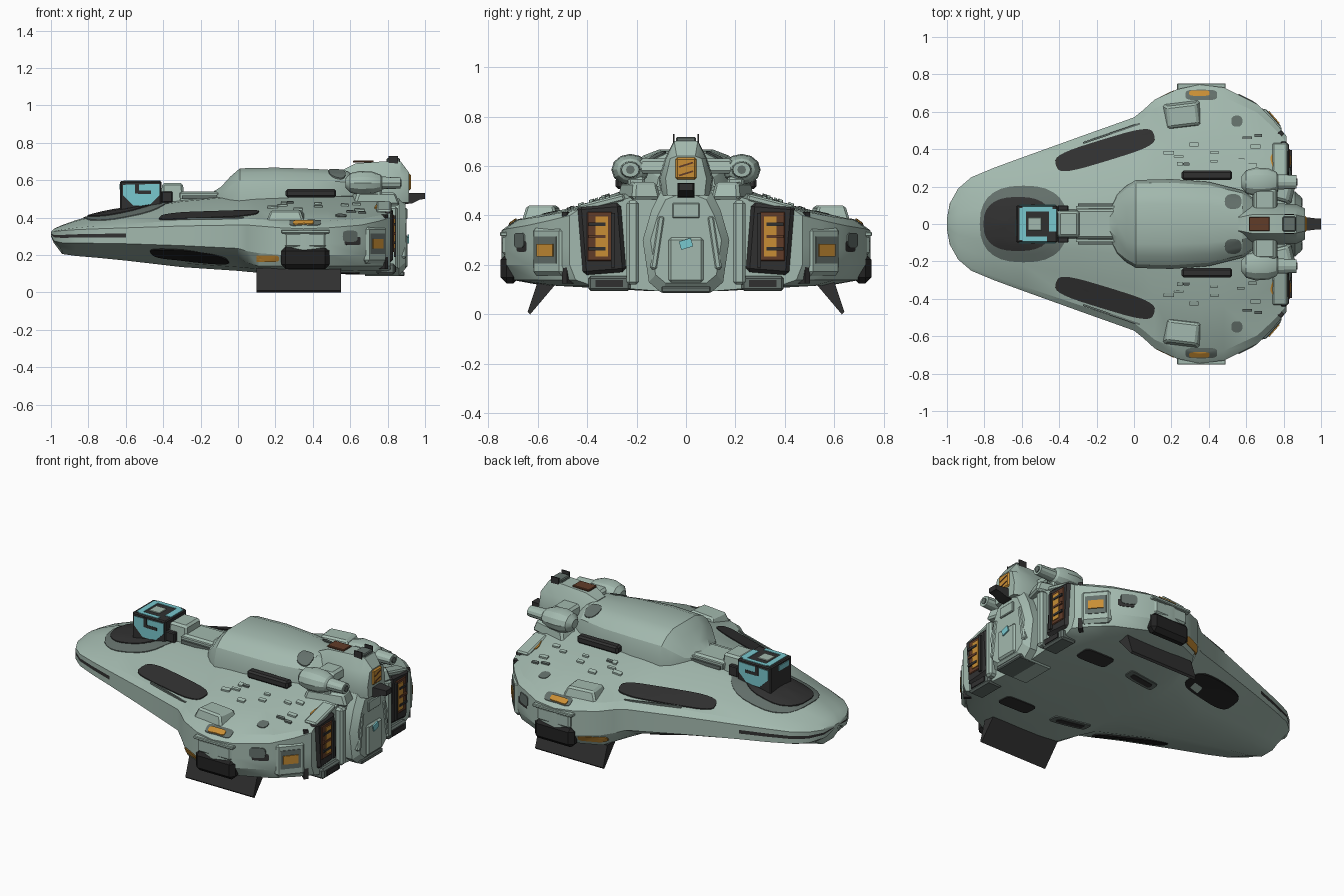
import bpy, bmesh, math, random
from mathutils import Vector, Matrix
from mathutils.bvhtree import BVHTree

if "Cube" in bpy.data.objects:
    bpy.data.objects.remove(bpy.data.objects["Cube"])

random.seed(4)


def mat(name, r, g, b):
    m = bpy.data.materials.new(name)
    m.diffuse_color = (r, g, b, 1)
    m.use_nodes = True
    m.node_tree.nodes["Principled BSDF"].inputs["Base Color"].default_value = m.diffuse_color
    return m


SAGE = mat("sage_green", .365, .485, .425)
GREY = mat("slate_green", .125, .16, .145)
DARK = mat("charcoal", .03, .03, .03)
BLACK = mat("soot_black", .016, .016, .016)
ORANGE = mat("orange", .58, .27, .035)
BROWN = mat("rust_brown", .12, .045, .022)
CYAN = mat("cyan_glass", .19, .58, .62)


def make(name, verts, faces, mats, rule=None, bevel=0, recalc=True):
    me = bpy.data.meshes.new(name)
    me.from_pydata([tuple(v) for v in verts], [], faces)
    for m in mats:
        me.materials.append(m)
    if rule:
        for p, k in zip(me.polygons, rule):
            p.material_index = k
    bm = bmesh.new()
    bm.from_mesh(me)
    if recalc:
        bmesh.ops.recalc_face_normals(bm, faces=bm.faces[:])
    if bevel:
        bmesh.ops.bevel(bm, geom=bm.edges[:], offset=bevel, segments=1, affect='EDGES')
    bm.to_mesh(me)
    bm.free()
    ob = bpy.data.objects.new(name, me)
    bpy.context.collection.objects.link(ob)
    return ob


def sym(half):
    """Half section from bottom centre to top centre -> whole ring."""
    return half + [(-y, z) for y, z in half[-2:0:-1]]


def loft(name, rings, mats, rule=None):
    """rings: list of (x, [(y, z), ...])"""
    n = len(rings[0][1])
    verts = [(x, y, z) for x, r in rings for y, z in r]
    faces, idx = [], []
    for i in range(len(rings) - 1):
        for j in range(n):
            k = (j + 1) % n
            faces.append((i*n + j, i*n + k, i*n + n + k, i*n + n + j))
            idx.append(rule(i, j) if rule else 0)
    faces += [tuple(range(n)), tuple(range(len(verts) - n, len(verts)))]
    return make(name, verts, faces, mats, idx + [0, 0])


def box(name, c, size, m, rot=0, taper=1, bevel=0, tilt=0):
    R = Matrix.Rotation(rot, 3, 'Z') @ Matrix.Rotation(tilt, 3, 'X')
    vs = []
    for z in (-.5, .5):
        t = taper if z > 0 else 1
        for x, y in ((-.5, -.5), (.5, -.5), (.5, .5), (-.5, .5)):
            vs.append(Vector(c) + R @ Vector((x*t*size[0], y*t*size[1], z*size[2])))
    fs = [(3, 2, 1, 0), (4, 5, 6, 7), (0, 1, 5, 4), (1, 2, 6, 5), (2, 3, 7, 6), (3, 0, 4, 7)]
    return make(name, vs, fs, [m], bevel=bevel)


def pair(name, c, size, m, rot=0, taper=1, bevel=0, tilt=0):
    for s, side in ((1, "left"), (-1, "right")):
        box(f"{name}_{side}", (c[0], c[1]*s, c[2]), size, m, rot*s, taper, bevel, tilt*s)


def decal(name, tree, c, u, v, d, m, lift=.006, power=4):
    """Thin rounded plate projected along d onto a surface; u, v are half-axes."""
    c, u, v, d = Vector(c), Vector(u), Vector(v), Vector(d).normalized()
    N, verts, faces = 28, [], []
    for f, h in ((1, -.003), (1, lift), (.8, lift), (.6, lift), (.4, lift), (.2, lift)):
        for i in range(N):
            a = 2*math.pi*i/N
            ca, sa = math.cos(a), math.sin(a)
            p = c + f*(u*math.copysign(abs(ca)**(2/power), ca) + v*math.copysign(abs(sa)**(2/power), sa))
            hit = tree.ray_cast(p - d*.6, d)[0] or tree.find_nearest(p)[0]
            verts.append(hit - d*h)
    for r in range(5):
        for i in range(N):
            k = (i + 1) % N
            faces.append((r*N + i, r*N + k, r*N + N + k, r*N + N + i))
    faces.append(tuple(range(5*N, 6*N)))
    if u.cross(v).dot(d) > 0:
        faces = [f[::-1] for f in faces]
    make(name, verts, faces, [m], recalc=False)


def decals(name, tree, c, u, v, d, m, **kw):
    for s, side in ((1, "left"), (-1, "right")):
        decal(f"{name}_{side}", tree, *[(q[0], q[1]*s, q[2]) for q in (c, u, v, d)], m, **kw)


def tree_of(ob):
    return BVHTree.FromPolygons([v.co for v in ob.data.vertices], [tuple(p.vertices) for p in ob.data.polygons])


# Main hull: x, half width, deck top, rim top, rim bottom, keel
ST = [(-1, .03, .325, .32, .305, .30), (-.985, .11, .34, .325, .275, .265), (-.94, .19, .36, .33, .265, .205),
      (-.87, .25, .385, .335, .265, .195), (-.75, .30, .42, .34, .262, .185), (-.6, .355, .45, .345, .26, .17),
      (-.3, .463, .5, .355, .25, .135), (0, .57, .53, .36, .235, .115), (.05, .61, .53, .36, .22, .11),
      (.11, .665, .53, .355, .21, .105), (.23, .72, .53, .345, .2, .1), (.35, .745, .53, .34, .2, .1),
      (.48, .73, .53, .345, .2, .1), (.66, .64, .53, .36, .2, .095), (.75, .55, .53, .38, .2, .095),
      (.815, .47, .51, .40, .2, .095)]


def hull_ring(x, w, zt, e1, e0, zb):
    t = min(1, max(0, (x + .05)/.16))
    mix = lambda a, b: a + (b - a)*t
    h, e = zt - e1, e1 - e0
    return x, sym([(0, zb), (.25*w, zb), (mix(.45, .8)*w, zb + .02), (mix(.8, .95)*w, mix(zb + .72*(e0 - zb), .14)),
                   (w, e0), (w, e0 + .4*e), (w, e0 + .65*e), (w, e1), (.93*w, e1 + .2*h),
                   (.6*w, e1 + .5*h), (.3*w, e1 + .9*h), (0, zt)])


hull = loft("hull", [hull_ring(*s) for s in ST], [SAGE, DARK], lambda i, j: int(j in (5, 16) and i < 5))
HT = tree_of(hull)
DOWN, UP, FWD = (0, 0, -1), (0, 0, 1), (-1, 0, 0)

# Upper dome
dome = loft("dome", [(x, sym([(0, .45), (w, .45), (w, .45 + .4*(z - .45)), (.92*w, .45 + .7*(z - .45)),
                              (.72*w, z - .025), (.45*w, z), (0, z)]))
                     for x, w, z in ((-.13, .08, .54), (-.09, .16, .565), (-.04, .205, .62), (.01, .235, .663),
                                     (.2, .24, .667), (.4, .225, .66), (.58, .18, .65), (.66, .12, .6))], [SAGE])
DT = tree_of(dome)
decals("dome_patch", DT, (.53, .12, .6), (.045, 0, 0), (0, .04, 0), DOWN, GREY, power=2.5)

# Cockpit well, cabin and corridor
decal("well_rim", HT, (-.59, 0, .45), (.235, 0, 0), (0, .205, 0), DOWN, GREY, lift=.004, power=2.5)
decal("well_floor", HT, (-.62, 0, .45), (.185, 0, 0), (0, .145, 0), DOWN, DARK, lift=.009, power=2.5)
box("cockpit_frame", (-.52, 0, .512), (.22, .2, .165), DARK, bevel=.006)
for x, y, sx, sy in ((-.595, 0, .035, .17), (-.435, .02, .04, .12), (-.515, .08, .16, .025), (-.53, -.08, .13, .025)):
    box("cockpit_roof_glass", (x, y, .595), (sx, sy, .006), CYAN)
box("cockpit_roof_hatch", (-.53, 0, .596), (.07, .07, .006), SAGE, bevel=.002)
box("cockpit_front_glass", (-.631, -.02, .565), (.006, .09, .03), CYAN)
for s in (1, -1):
    make("cockpit_side_glass", [(x, s*(.1 + o), z) for o in (-.003, .003) for x, z in
                                ((-.615, .52), (-.56, .465), (-.48, .46), (-.42, .52), (-.42, .58), (-.615, .575))],
         [(0, 1, 2, 3, 4, 5), (6, 7, 8, 9, 10, 11)] + [(i, (i + 1) % 6, (i + 1) % 6 + 6, i + 6) for i in range(6)], [CYAN])
    box("cockpit_side_bar", (-.5, s*.103, .535), (.07, .004, .018), DARK)
    box("cockpit_side_post", (-.54, s*.103, .555), (.02, .004, .055), DARK)
box("corridor", (-.35, 0, .53), (.13, .16, .11), SAGE, taper=.85, bevel=.012)
pair("corridor_vent", (-.38, .085, .51), (.06, .03, .06), DARK, bevel=.005)
box("spine", (-.19, 0, .51), (.26, .16, .06), SAGE, bevel=.012)
pair("spine_rail", (-.2, .09, .515), (.22, .015, .03), SAGE)
pair("spine_slot", (-.2, .103, .508), (.2, .012, .02), GREY)

# Deck and underside panels
a = math.radians(17)
decals("deck_panel", HT, (-.155, .395, .4), (.275*math.cos(a), .275*math.sin(a), 0),
       (-.058*math.sin(a), .058*math.cos(a), 0), DOWN, DARK, power=3.6)
decals("belly_panel", HT, (-.26, .345, .2), (.215*math.cos(a), .215*math.sin(a), 0),
       (-.068*math.sin(a), .068*math.cos(a), 0), UP, BLACK, power=3.4)
decals("belly_vent", HT, (.2, .3, .1), (.11, .02, 0), (0, .035, 0), UP, GREY, power=6)
decals("belly_vent_slot", HT, (.2, .3, .1), (.08, .015, 0), (0, .018, 0), UP, DARK, lift=.009, power=6)
decals("belly_hatch", HT, (.55, .33, .1), (.1, 0, 0), (0, .05, 0), UP, DARK, power=6)
decals("deck_orange_patch", HT, (.76, .34, .45), (.025, .015, 0), (-.012, .04, 0), DOWN, ORANGE, power=3)
decals("deck_grey_patch", HT, (.36, .69, .4), (.085, 0, 0), (0, .028, 0), DOWN, GREY, lift=.003)
decals("tip_orange_patch", HT, (.35, .7, .4), (.055, 0, 0), (0, .015, 0), DOWN, ORANGE, lift=.008)
decals("wing_grey_patch", HT, (.55, .55, .4), (.03, 0, 0), (0, .03, 0), DOWN, GREY, lift=.004, power=2.5)
decals("side_grey_patch", HT, (.6, .7, .3), (.04, 0, 0), (0, 0, .03), (0, -1, 0), GREY)
decals("flank_orange_strip", HT, (.15, .68, .18), (.07, 0, 0), (0, 0, .018), (0, -1, 0), ORANGE)
pair("deck_vent", (.39, .26, .53), (.27, .05, .045), DARK, bevel=.01)
pair("deck_pod", (.26, .58, .405), (.21, .15, .07), SAGE, rot=.12, taper=.75, bevel=.01)
pair("deck_fairing", (.73, .19, .5), (.26, .12, .07), SAGE, rot=-.25, taper=.8, bevel=.012)
pair("deck_seam", (-.12, .485, .395), (.32, .01, .012), GREY, rot=.33)

# Small deck fittings
for i in range(12):
    x, y = random.uniform(.15, .7), random.uniform(.3, .5)
    sx, sy = random.uniform(.01, .03), random.uniform(.006, .012)
    decals("deck_fitting", HT, (x, y, .5), (sx, 0, 0), (0, sy, 0), DOWN, SAGE if i % 4 else GREY, lift=.009, power=8)

# Wing-tip pods and landing fins
pair("tip_pod", (.36, .712, .185), (.26, .075, .12), BLACK, bevel=.024)
pair("tip_frame", (.36, .722, .28), (.22, .04, .08), SAGE, bevel=.01)
pair("tip_rail", (.36, .735, .325), (.26, .035, .018), SAGE, bevel=.004)
for s in (1, -1):
    loft("landing_fin", [(x, [(.52*s, .13), (.6*s, .13), (.64*s, .01), (.63*s, 0)]) for x in (.1, .55)], [DARK])

# Stern corner blocks with orange windows
n = math.radians(41)
pair("corner_block", (.708, .532, .255), (.1, .17, .2), SAGE, rot=n, bevel=.018)
pair("corner_recess", (.745, .566, .26), (.006, .115, .11), GREY, rot=n)
pair("corner_window", (.748, .569, .26), (.008, .085, .05), ORANGE, rot=n)
pair("corner_seam", (.775, .475, .27), (.05, .025, .29), DARK, rot=n)
decals("stern_port", HT, (.6, .665, .275), (0, .02, 0), (0, 0, .022), FWD, DARK, power=6)

# Main engines
pair("engine_block", (.8, .34, .305), (.06, .185, .29), DARK, bevel=.02, tilt=-.08)
pair("engine_frame", (.829, .35, .315), (.012, .1, .2), BROWN, bevel=.004)
pair("engine_glow", (.836, .34, .315), (.008, .05, .16), ORANGE)
for k in range(3):
    pair("engine_rib", (.839, .36, .265 + .05*k), (.01, .07, .014), BROWN if k == 1 else DARK)
pair("engine_mullion", (.839, .295, .3), (.012, .018, .22), DARK)
pair("engine_lip", (.78, .34, .45), (.08, .19, .03), SAGE, bevel=.008, tilt=-.25)
pair("engine_foot", (.79, .31, .125), (.1, .17, .06), GREY, bevel=.01)
pair("engine_foot_vent", (.842, .31, .125), (.008, .11, .03), DARK)
pair("engine_strut", (.82, .215, .29), (.07, .05, .34), SAGE, bevel=.012)

# Stern core
core = [(0, .088), (.1, .088), (.15, .13), (.175, .3), (.14, .42), (.1, .5), (0, .54)]
loft("stern_core", [(x, sym([(y*f, .3 + (z - .3)*f) for y, z in core]))
                    for x, f in ((.68, 1), (.86, 1), (.895, .82))], [SAGE])
box("stern_hatch", (.895, 0, .22), (.025, .14, .18), SAGE, bevel=.01)
box("stern_lamp", (.91, 0, .285), (.008, .05, .035), CYAN, tilt=.3)
box("stern_sill", (.83, 0, .1), (.12, .2, .025), GREY, bevel=.005)
pair("stern_pipe", (.88, .115, .29), (.04, .03, .22), SAGE, bevel=.008, tilt=.15)
box("stern_grille", (.895, 0, .42), (.02, .11, .06), SAGE, bevel=.004)
loft("tail_spike", [(x, sym([(0, a), (w, a), (w, b), (0, b)])) for x, w, a, b in
                    ((.86, .035, .47, .53), (.93, .035, .475, .532), (.97, .03, .495, .53), (1, .028, .5, .53))], [DARK])

# Tail tower
loft("tail_tower", [(x, sym([(0, .48), (.1*f, .48), (.11*f, .55), (.085*f, .63), (.05*f, z), (0, z)]))
                    for x, f, z in ((.56, .7, .655), (.63, 1, .69), (.78, 1, .70), (.87, .95, .7), (.915, .75, .64))], [SAGE])
box("tower_hatch", (.67, 0, .699), (.11, .075, .012), BROWN, bevel=.003)
box("tower_cap", (.83, 0, .705), (.07, .08, .025), GREY, bevel=.005)
box("tower_window", (.915, 0, .59), (.018, .085, .09), ORANGE, bevel=.008)
for z in (.57, .605):
    box("tower_window_bar", (.922, 0, z), (.008, .06, .007), BROWN, tilt=.3)
pair("antenna", (.83, .05, .69), (.05, .006, .08), DARK)

# Turret pods beside the tower
pair("turret_arm", (.7, .13, .6), (.14, .14, .06), SAGE, taper=.8, bevel=.012)
for s in (1, -1):
    loft("turret_pod", [(x, [(s*.225 + 1.2*r*math.cos(k*math.pi/6), .585 + r*math.sin(k*math.pi/6)) for k in range(12)])
                        for x, r in ((.575, .025), (.6, .052), (.65, .064), (.72, .06), (.76, .045), (.77, .034), (.87, .03))], [SAGE])
    loft("turret_muzzle", [(x, [(s*.225 + .018*math.cos(k*math.pi/4), .585 + .018*math.sin(k*math.pi/4)) for k in range(8)])
                           for x in (.85, .875)], [GREY])
pair("turret_base", (.7, .2, .525), (.14, .07, .06), SAGE, bevel=.01)

# Crisp edges, smooth curves
bpy.ops.object.select_all(action='SELECT')
bpy.context.view_layer.objects.active = hull
bpy.ops.object.shade_smooth_by_angle(angle=math.radians(25))
